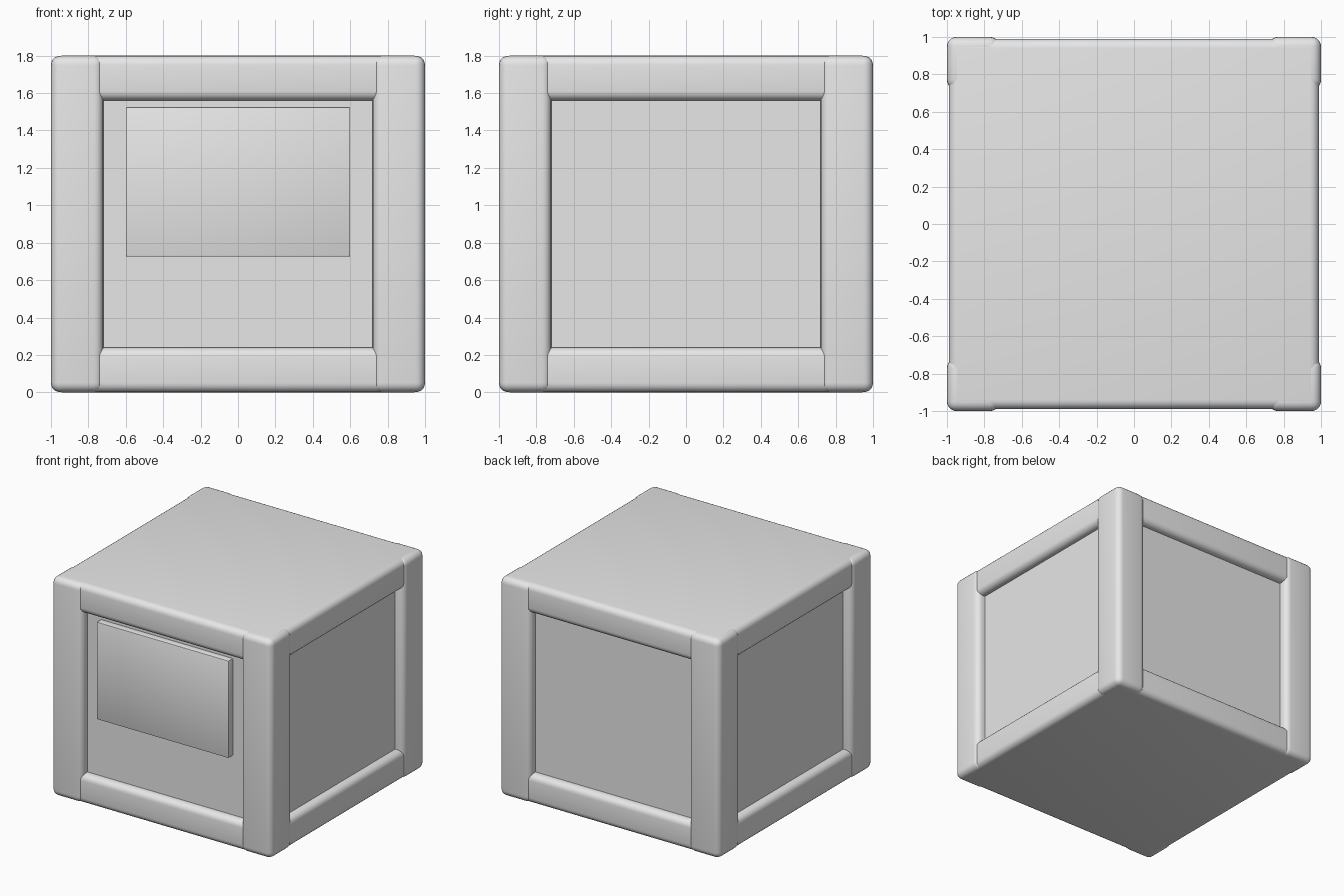
import bpy
import bmesh

if "Cube" in bpy.data.objects:
    bpy.data.objects.remove(bpy.data.objects["Cube"])

grey = bpy.data.materials.new("light grey")
grey.diffuse_color = (0.8, 0.8, 0.8, 1.0)
grey.use_nodes = True
grey.node_tree.nodes["Principled BSDF"].inputs["Base Color"].default_value = grey.diffuse_color


def rounded_box(name, low, high, radius=0.0, segments=5):
    """Box between two corners, with rounded edges."""
    bm = bmesh.new()
    bmesh.ops.create_cube(bm, size=1.0)
    for v in bm.verts:
        v.co = [(a + b) / 2 + c * (b - a) for a, b, c in zip(low, high, v.co)]
    if radius:
        bmesh.ops.bevel(bm, geom=bm.edges[:], offset=radius, segments=segments,
                        profile=0.5, affect='EDGES', clamp_overlap=True)
    mesh = bpy.data.meshes.new(name)
    bm.to_mesh(mesh)
    bm.free()
    mesh.materials.append(grey)
    ob = bpy.data.objects.new(name, mesh)
    bpy.context.collection.objects.link(ob)
    if radius:
        bpy.ops.object.select_all(action='DESELECT')
        ob.select_set(True)
        bpy.context.view_layer.objects.active = ob
        bpy.ops.object.shade_smooth_by_angle(angle=0.6)
    return ob


# Recessed side panels
P = 0.925
rounded_box("side_panels", (-P, -P, 0.1), (P, P, 1.7))

# Top and bottom frames, set slightly behind the posts
R = 0.99
rounded_box("bottom_frame", (-R, -R, 0), (R, R, 0.24), 0.05)
rounded_box("top_frame", (-R, -R, 1.56), (R, R, 1.8), 0.05)

# Four corner posts
for sx, side in ((-1, "left"), (1, "right")):
    for sy, end in ((-1, "front"), (1, "back")):
        xs = sorted((sx * 0.72, sx * 1.0))
        ys = sorted((sy * 0.72, sy * 1.0))
        rounded_box(f"{end}_{side}_post", (xs[0], ys[0], 0.001),
                    (xs[1], ys[1], 1.799), 0.05)

# Raised plate on the front panel
rounded_box("front_plate", (-0.6, -0.98, 0.725), (0.6, -0.9, 1.525), 0.008, 2)
